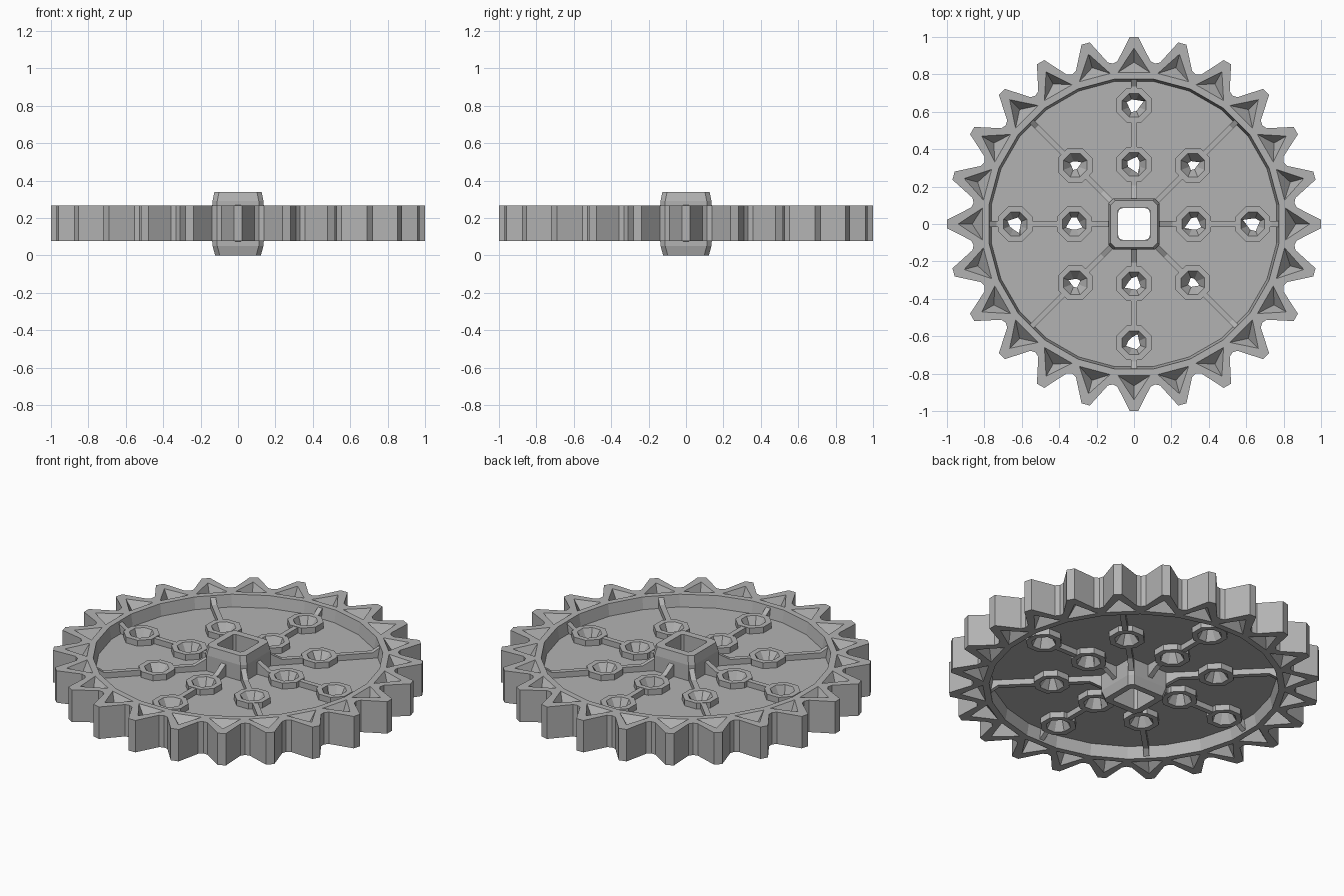
import bpy, bmesh, math, random
from math import sin, cos, pi, radians
from mathutils import Matrix

if "Cube" in bpy.data.objects:
    bpy.data.objects.remove(bpy.data.objects["Cube"], do_unlink=True)

random.seed(4)
MID = 0.172          # mid height of the wheel
TEETH = 24

steel = bpy.data.materials.new("plain_grey")
steel.use_nodes = True
GREY = (0.45, 0.45, 0.45, 1)
steel.diffuse_color = GREY
steel.node_tree.nodes["Principled BSDF"].inputs["Base Color"].default_value = GREY


def finish(name, bm):
    bmesh.ops.remove_doubles(bm, verts=bm.verts, dist=0.0005)
    bmesh.ops.recalc_face_normals(bm, faces=bm.faces)
    mesh = bpy.data.meshes.new(name)
    bm.to_mesh(mesh)
    bm.free()
    mesh.materials.append(steel)
    ob = bpy.data.objects.new(name, mesh)
    bpy.context.collection.objects.link(ob)
    return ob


def add_face(bm, pts):
    bm.faces.new([bm.verts.new(p) for p in pts])


def polar(r, a, z):
    return (r * cos(a), r * sin(a), z)


def loft(bm, rings):
    """Join equal rings into a closed tube that returns to its first ring."""
    loops = [[bm.verts.new(p) for p in ring] for ring in rings]
    n = len(loops[0])
    for a, b in zip(loops, loops[1:] + loops[:1]):
        for i in range(n):
            j = (i + 1) % n
            bm.faces.new((a[i], a[j], b[j], b[i]))


# Toothed rim: every tooth has a sunken triangular pyramid on both sides
def tooth(bm, turn):
    half = 0.095
    for side in (1, -1):
        z = MID + side * half

        def p(r, deg, zz=z):
            return polar(r, turn + radians(deg), zz)

        tip = p(0.94, 0)
        pit = p(0.865, 0, z - side * 0.075)
        p0, p1 = p(0.815, -6), p(0.815, 6)
        add_face(bm, [p(0.782, -7.5), p(0.782, 7.5), p1, p0])
        add_face(bm, [p(0.999, -1.3), p(0.999, 1.3), tip])
        add_face(bm, [p0, p1, pit])
        add_face(bm, [p(0.782, -7.5), p(0.782, 7.5), p(0.765, 7.5, MID), p(0.765, -7.5, MID)])
        for s in (1, -1):
            inner, valley = p(0.782, 7.5 * s), p(0.865, 7.5 * s)
            base, crest, corner = p(0.875, 5.8 * s), p(0.999, 1.3 * s), p(0.815, 6 * s)
            add_face(bm, [inner, valley, corner])
            add_face(bm, [valley, base, corner])
            add_face(bm, [base, crest, tip, corner])
            add_face(bm, [corner, tip, pit])
    # outer walls
    outline = [(0.865, -7.5), (0.875, -5.8), (0.999, -1.3), (0.999, 1.3), (0.875, 5.8), (0.865, 7.5)]
    for (ra, da), (rb, db) in zip(outline, outline[1:]):
        a, b = turn + radians(da), turn + radians(db)
        add_face(bm, [polar(ra, a, MID - half), polar(rb, b, MID - half),
                      polar(rb, b, MID + half), polar(ra, a, MID + half)])


bm = bmesh.new()
for i in range(TEETH):
    tooth(bm, i * 2 * pi / TEETH)
finish("toothed_rim", bm)


# Positions of the pierced bosses: two on straight spokes, one on diagonals
def boss_radii(k):
    return (0.445,) if k % 2 else (0.32, 0.635)


bosses = [(r, k * pi / 4, k % 2) for k in range(8) for r in boss_radii(k)]


# Thin web disc with openings
def disc(bm, r, depth, segments, centre=(0, 0)):
    bmesh.ops.create_cone(bm, cap_ends=True, segments=segments, radius1=r, radius2=r, depth=depth,
                          matrix=Matrix.Translation((centre[0], centre[1], MID)))


bm = bmesh.new()
disc(bm, 0.775, 0.05, 48)
web = finish("web_disc", bm)
bm = bmesh.new()
for r, a, _ in bosses:
    disc(bm, 0.082, 0.3, 8, (r * cos(a), r * sin(a)))
disc(bm, 0.11, 0.3, 8)
cutter = finish("web_cutter", bm)
cutter.hide_render = True
cutter.hide_set(True)
cut = web.modifiers.new("openings", "BOOLEAN")
cut.operation = "DIFFERENCE"
cut.solver = "EXACT"
cut.object = cutter


# Bosses: octagonal collars funnelling to a three-cornered hole
def boss(bm, r, a, diagonal):
    cx, cy = r * cos(a), r * sin(a)
    spin = random.uniform(0, 2 * pi)
    inradius = 0.02 if diagonal else 0.029
    steps = [a + pi / 8 + i * pi / 4 for i in range(8)]

    def ring(radius, z):
        return [(cx + radius * cos(t), cy + radius * sin(t), z) for t in steps]

    waist = []
    for t in steps:
        w = min(0.058, inradius / cos((t - spin) % (2 * pi / 3) - pi / 3))
        waist.append((cx + w * cos(t), cy + w * sin(t), MID))
    loft(bm, [ring(0.1, MID - 0.06), ring(0.1, MID + 0.06),
              ring(0.068, MID + 0.06), waist, ring(0.068, MID - 0.06)])


bm = bmesh.new()
for spec in bosses:
    boss(bm, *spec)
finish("pierced_bosses", bm)


# Spokes: thin ribs that rise to meet the hub and the rim
def rib(bm, angle, profile, width=0.03):
    rot = Matrix.Rotation(angle, 3, "Z")
    pts = [(r, h) for r, h in profile] + [(r, -h) for r, h in reversed(profile)]
    sides = []
    for y in (-width / 2, width / 2):
        sides.append([bm.verts.new(rot @ Matrix.Translation((r, y, MID + h)).translation)
                      for r, h in pts])
    lo, hi = sides
    bm.faces.new(lo)
    bm.faces.new(hi)
    for i in range(len(pts)):
        j = (i + 1) % len(pts)
        bm.faces.new((lo[i], lo[j], hi[j], hi[i]))


bm = bmesh.new()
H = 0.058
for k in range(8):
    start = 0.15 if k % 2 else 0.115
    radii = boss_radii(k)
    stops = [start] + [r + s * 0.088 for r in radii for s in (-1, 1)] + [0.775]
    for a, b in zip(stops[::2], stops[1::2]):
        profile = [(a, H), (b, H)]
        if a == start:
            profile = [(a, 0.11), (a + 0.09, H), (b, H)]
        elif b == 0.775:
            profile = [(a, H), (b - 0.04, H), (b, 0.085)]
        rib(bm, k * pi / 4, profile)
finish("spoke_ribs", bm)

# Square hub with a square shaft hole
def square_ring(h, chamfer, z):
    k = h - chamfer
    return [(x, y, z) for x, y in ((h, -k), (h, k), (k, h), (-k, h),
                                   (-h, k), (-h, -k), (-k, -h), (k, -h))]


bm = bmesh.new()
TOP = 2 * MID - 0.004
loft(bm, [square_ring(0.122, 0.025, 0), square_ring(0.136, 0.025, 0.05),
          square_ring(0.136, 0.025, TOP - 0.05), square_ring(0.126, 0.025, TOP),
          square_ring(0.085, 0.012, TOP), square_ring(0.085, 0.012, 0)])
finish("square_hub", bm)
